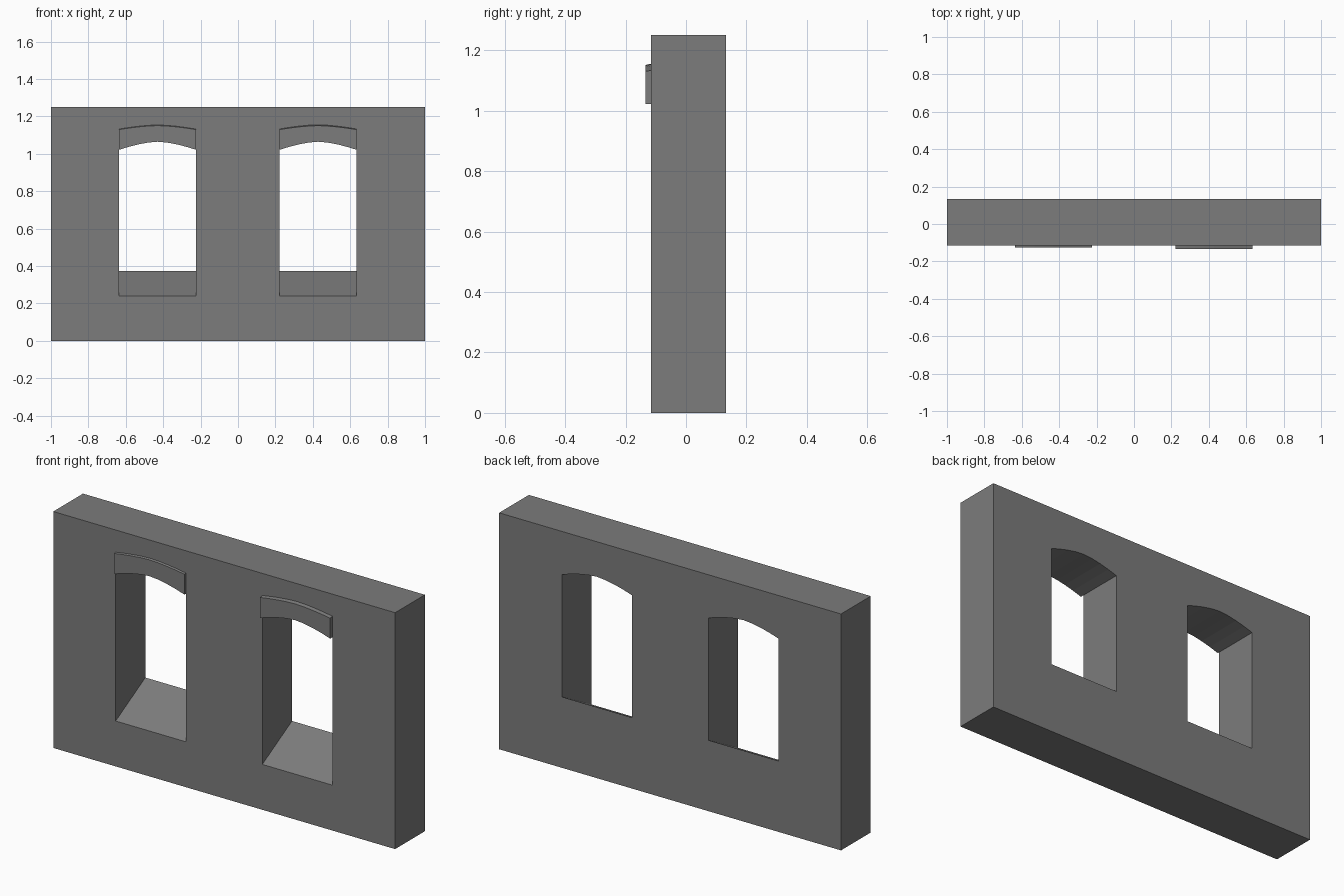
import bpy
import bmesh

if "Cube" in bpy.data.objects:
    bpy.data.objects.remove(bpy.data.objects["Cube"])

FRONT, BACK = -0.115, 0.133      # wall faces
HALF_W, SEGS = 0.205, 8          # window half width, arch facets
SPRING, RISE = 1.022, 0.043      # arch under the lintel

stone = bpy.data.materials.new("grey stone")
stone.diffuse_color = (0.2, 0.2, 0.2, 1)
stone.use_nodes = True
stone.node_tree.nodes["Principled BSDF"].inputs["Base Color"].default_value = stone.diffuse_color


def arch(cx, spring, rise):
    """Shallow arch points from left to right."""
    pts = []
    for i in range(SEGS + 1):
        t = -1 + 2 * i / SEGS
        pts.append((cx + HALF_W * t, spring + rise * (1 - abs(t) ** 1.6)))
    return pts


def loft(name, y0, prof0, y1, prof1):
    """Solid between two matching xz profiles at y0 and y1."""
    bm = bmesh.new()
    a = [bm.verts.new((x, y0, z)) for x, z in prof0]
    b = [bm.verts.new((x, y1, z)) for x, z in prof1]
    n = len(a)
    bm.faces.new(a)
    bm.faces.new(b[::-1])
    for i in range(n):
        j = (i + 1) % n
        bm.faces.new((a[j], a[i], b[i], b[j]))
    bmesh.ops.recalc_face_normals(bm, faces=bm.faces)
    mesh = bpy.data.meshes.new(name)
    bm.to_mesh(mesh)
    bm.free()
    mesh.materials.append(stone)
    obj = bpy.data.objects.new(name, mesh)
    bpy.context.collection.objects.link(obj)
    return obj


def sill_z(y):
    """Sill climbs from the front face to the back face."""
    return 0.24 + (0.375 - 0.24) * (y - FRONT) / (BACK - FRONT)


# Wall slab
slab = [(-1, 0), (1, 0), (1, 1.25), (-1, 1.25)]
wall = loft("wall", FRONT, slab, BACK, slab)

for side, cx, depth in (("left", -0.43, 0.011), ("right", 0.428, 0.019)):
    # Arched opening with sloping sill
    def opening(y):
        return arch(cx, SPRING, RISE) + [(cx + HALF_W, sill_z(y)), (cx - HALF_W, sill_z(y))]

    cutter = loft("window_cutter", -0.2, opening(-0.2), 0.2, opening(0.2))
    cutter.hide_render = True
    mod = wall.modifiers.new("window", "BOOLEAN")
    mod.operation = "DIFFERENCE"
    mod.solver = "EXACT"
    mod.object = cutter
    bpy.context.view_layer.objects.active = wall
    bpy.ops.object.modifier_apply(modifier=mod.name)
    bpy.data.objects.remove(cutter)

    # Thin raised lintel above the opening, top edge sloping forward
    under = arch(cx, SPRING, RISE)
    face = under + arch(cx, 1.13, 0.021)[::-1]
    root = under + arch(cx, 1.135, 0.023)[::-1]
    loft(side + "_lintel", FRONT - depth, face, FRONT + 0.01, root)
